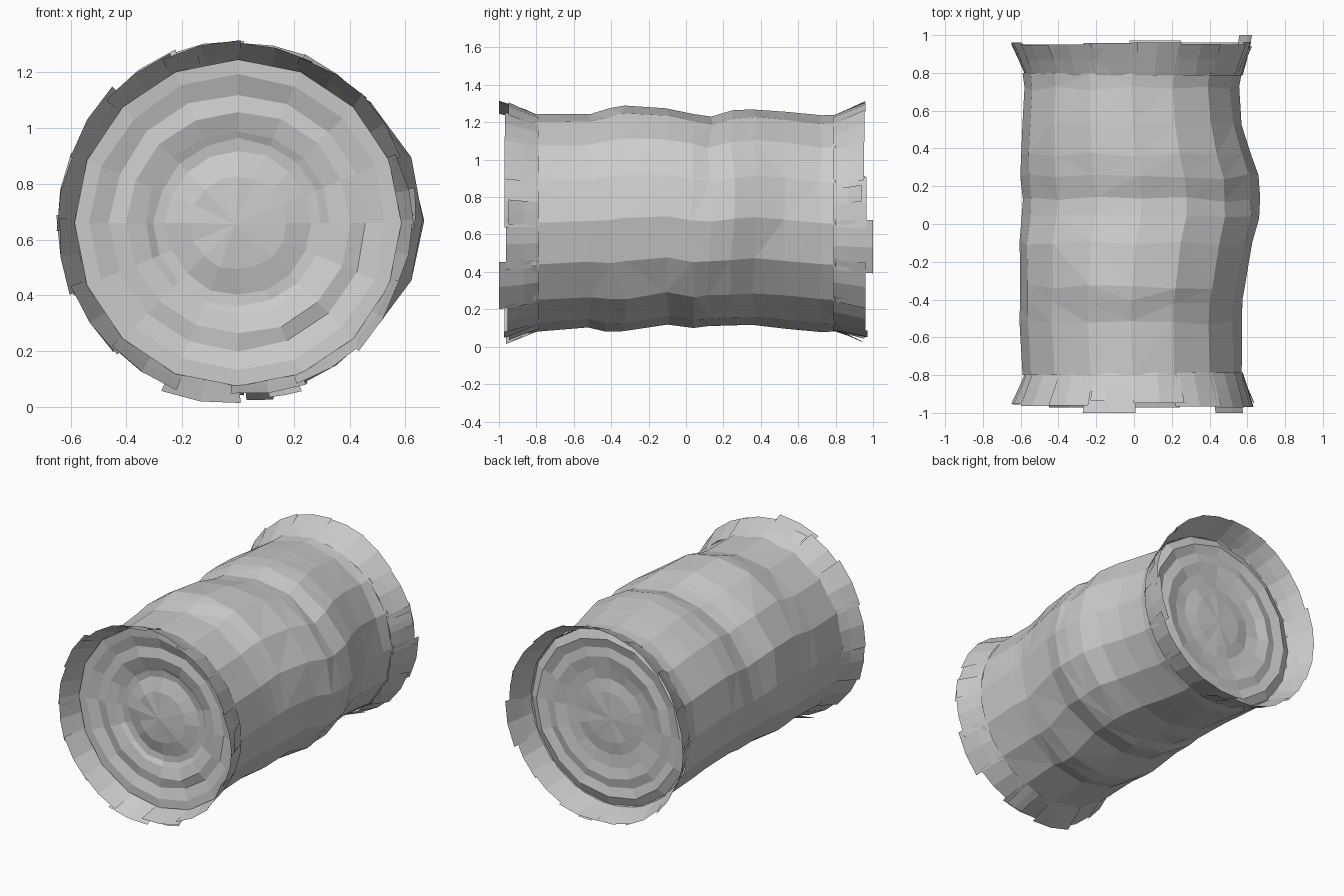
import bpy, bmesh, math, random

random.seed(7)
SIDES = 16
MID = 0.66          # height of the roll's axis

cube = bpy.data.objects.get("Cube")
if cube:
    bpy.data.objects.remove(cube, do_unlink=True)

grey = bpy.data.materials.new("plain grey")
grey.use_nodes = True
colour = (0.6, 0.6, 0.6, 1)
grey.diffuse_color = colour
grey.node_tree.nodes["Principled BSDF"].inputs["Base Color"].default_value = colour


def jitter(amount):
    return random.uniform(-amount, amount)


def polar(angle, radius, y):
    return (math.cos(angle) * radius, y, MID + math.sin(angle) * radius)


def finish(bm, name):
    mesh = bpy.data.meshes.new(name)
    bm.to_mesh(mesh)
    bm.free()
    mesh.materials.append(grey)
    bpy.context.collection.objects.link(bpy.data.objects.new(name, mesh))


def bridge(bm, first, second):
    for i in range(SIDES):
        j = (i + 1) % SIDES
        bm.faces.new((first[i], first[j], second[j], second[i]))


# Lumpy roll: each ring is y, then reach to the top, bottom, left and right
RINGS = [
    (-0.80, 0.585, 0.58, 0.57, 0.59),
    (-0.52, 0.585, 0.56, 0.57, 0.605),
    (-0.42, 0.615, 0.58, 0.575, 0.605),
    (-0.33, 0.635, 0.58, 0.585, 0.605),
    (-0.10, 0.615, 0.54, 0.63, 0.61),
    (0.04, 0.59, 0.56, 0.665, 0.595),
    (0.13, 0.568, 0.55, 0.667, 0.592),
    (0.25, 0.60, 0.55, 0.66, 0.605),
    (0.37, 0.61, 0.545, 0.615, 0.60),
    (0.53, 0.60, 0.56, 0.575, 0.59),
    (0.72, 0.575, 0.575, 0.555, 0.585),
    (0.80, 0.58, 0.58, 0.57, 0.59),
]
bm = bmesh.new()
previous = None
for y, top, bottom, left, right in RINGS:
    wobble = 0 if abs(y) == 0.8 else 0.006
    ring = []
    for i in range(SIDES):
        a = math.tau * i / SIDES
        x = (left - right) / 2 + math.cos(a) * ((left + right) / 2 + jitter(wobble))
        z = (top - bottom) / 2 + math.sin(a) * ((top + bottom) / 2 + jitter(wobble))
        ring.append(bm.verts.new((x, y + jitter(wobble * 2.5), MID + z)))
    if previous:
        bridge(bm, previous, ring)
    previous = ring
bmesh.ops.triangulate(bm, faces=bm.faces[:])
bmesh.ops.recalc_face_normals(bm, faces=bm.faces[:])
finish(bm, "roll_body")


# Ridged end discs: each ridge is a radius and a distance from the middle
def end_disc(name, side, ridges, hub_y):
    bm = bmesh.new()
    previous = None
    for n, (radius, y) in enumerate(ridges):
        wobble = 0.005 if n > 1 else 0
        ring = [bm.verts.new(polar(math.tau * i / SIDES, radius + jitter(wobble),
                                   side * (y + jitter(wobble))))
                for i in range(SIDES)]
        if previous:
            bridge(bm, previous, ring)
        previous = ring
    hub = bm.verts.new((-0.01, side * hub_y, MID - 0.005))
    for i in range(SIDES):
        bm.faces.new((previous[i], previous[(i + 1) % SIDES], hub))
    bmesh.ops.recalc_face_normals(bm, faces=bm.faces[:])
    if sum(f.normal.y for f in bm.faces) * side < 0:
        bmesh.ops.reverse_faces(bm, faces=bm.faces[:])
    finish(bm, name)


# Ragged flaring strips, curved around each end
def strip(bm, side, angle, width, flare, tip, tilt):
    rows = []
    for y, radius in ((0.785, 0.575), (0.865, 0.575 + (flare - 0.575) * 0.45), (tip, flare)):
        spread = (y - 0.785) / (tip - 0.785)
        rows.append([bm.verts.new(polar(angle + k * width / flare,
                                        radius + k * tilt * spread, side * y))
                     for k in (-1, 0, 1)])
    for low, high in zip(rows, rows[1:]):
        for k in range(2):
            face = bm.faces.new((low[k], low[k + 1], high[k + 1], high[k]))
            face.normal_update()
            centre = face.calc_center_median()
            if face.normal.x * centre.x + face.normal.z * (centre.z - MID) < 0:
                face.normal_flip()


def end_fringe(name, side, long_strips, wide_strip):
    bm = bmesh.new()
    for i in range(SIDES):
        angle = math.tau * (i + 0.5) / SIDES
        tip = 1.0 if i in long_strips else random.uniform(0.945, 0.975)
        flare = 0.636 + 0.015 * math.cos(angle - math.radians(135)) + jitter(0.005)
        if i == wide_strip:
            flare = 0.654
        strip(bm, side, angle + jitter(0.02), random.uniform(0.135, 0.15),
              flare, tip, jitter(0.01))
    # narrow torn pieces lying over the joints
    for i in range(0, SIDES, 4):
        strip(bm, side, math.tau * (i + 0.5 + jitter(0.3)) / SIDES,
              random.uniform(0.04, 0.07), 0.64, random.uniform(0.93, 0.95), 0.005)
    finish(bm, name)


end_disc("front_disc", -1, [(0.582, 0.80), (0.586, 0.828), (0.53, 0.825), (0.46, 0.803),
                            (0.40, 0.813), (0.33, 0.795), (0.30, 0.78), (0.26, 0.777),
                            (0.17, 0.802)], 0.815)
end_disc("back_disc", 1, [(0.582, 0.80), (0.575, 0.795), (0.52, 0.818), (0.46, 0.802),
                          (0.40, 0.812), (0.33, 0.795), (0.25, 0.79), (0.17, 0.80)], 0.805)
end_fringe("front_fringe", -1, (4, 14), 11)
end_fringe("back_fringe", 1, (15,), 4)
